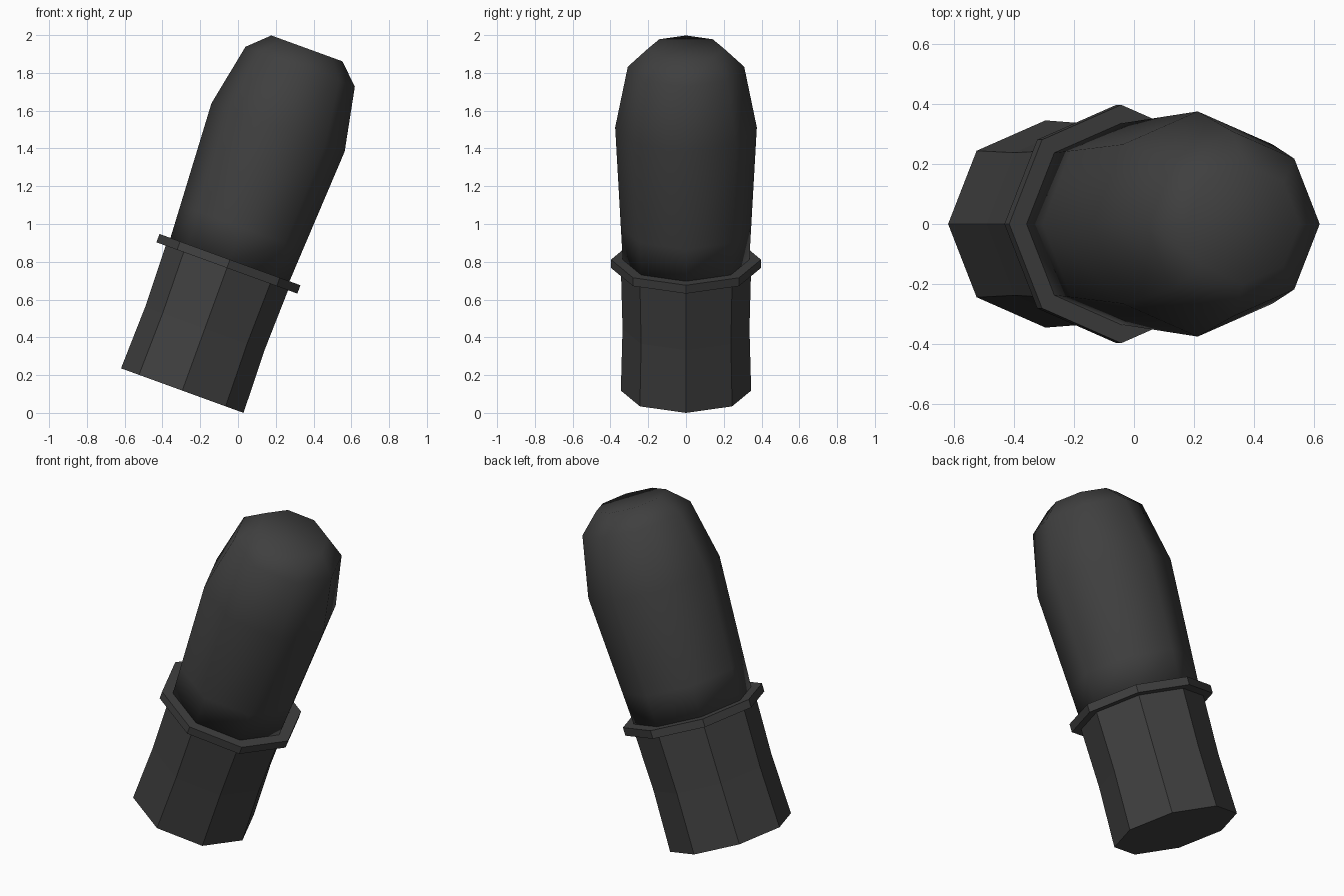
import bpy, bmesh, math
from mathutils import Matrix

if "Cube" in bpy.data.objects:
    bpy.data.objects.remove(bpy.data.objects["Cube"], do_unlink=True)

SIDES = 8
TILT = Matrix.Translation((-0.295, 0, 0.118)) @ Matrix.Rotation(math.radians(20), 4, 'Y')

black = bpy.data.materials.new("matte_black")
black.use_nodes = True
black.diffuse_color = (0.05, 0.05, 0.05, 1)
black.node_tree.nodes["Principled BSDF"].inputs["Base Color"].default_value = (0.05, 0.05, 0.05, 1)


def lathe(name, profile, smooth):
    """Eight-sided solid from (radius, height) pairs, leaned along the tilted axis."""
    bm = bmesh.new()
    rings = []
    for r, h in profile:
        rings.append([bm.verts.new((r * math.cos(a), r * math.sin(a), h))
                      for a in (math.tau * i / SIDES for i in range(SIDES))])
    for low, high in zip(rings, rings[1:]):
        for i in range(SIDES):
            j = (i + 1) % SIDES
            bm.faces.new((low[i], low[j], high[j], high[i]))
    bm.faces.new(rings[0][::-1])
    bm.faces.new(rings[-1])
    for f in bm.faces:
        f.smooth = smooth
    bm.transform(TILT)
    mesh = bpy.data.meshes.new(name)
    bm.to_mesh(mesh)
    bm.free()
    mesh.materials.append(black)
    obj = bpy.data.objects.new(name, mesh)
    bpy.context.collection.objects.link(obj)
    return obj


# Slightly waisted handle
lathe("handle", [(0.345, 0), (0.336, 0.35), (0.345, 0.70)], False)
# Thin collar between handle and head
lathe("collar", [(0.397, 0.691), (0.397, 0.738)], False)
# Rounded head
lathe("rounded_head", [(0.335, 0.73), (0.345, 0.92), (0.375, 1.483),
                       (0.308, 1.825), (0.20, 1.928)], True)
